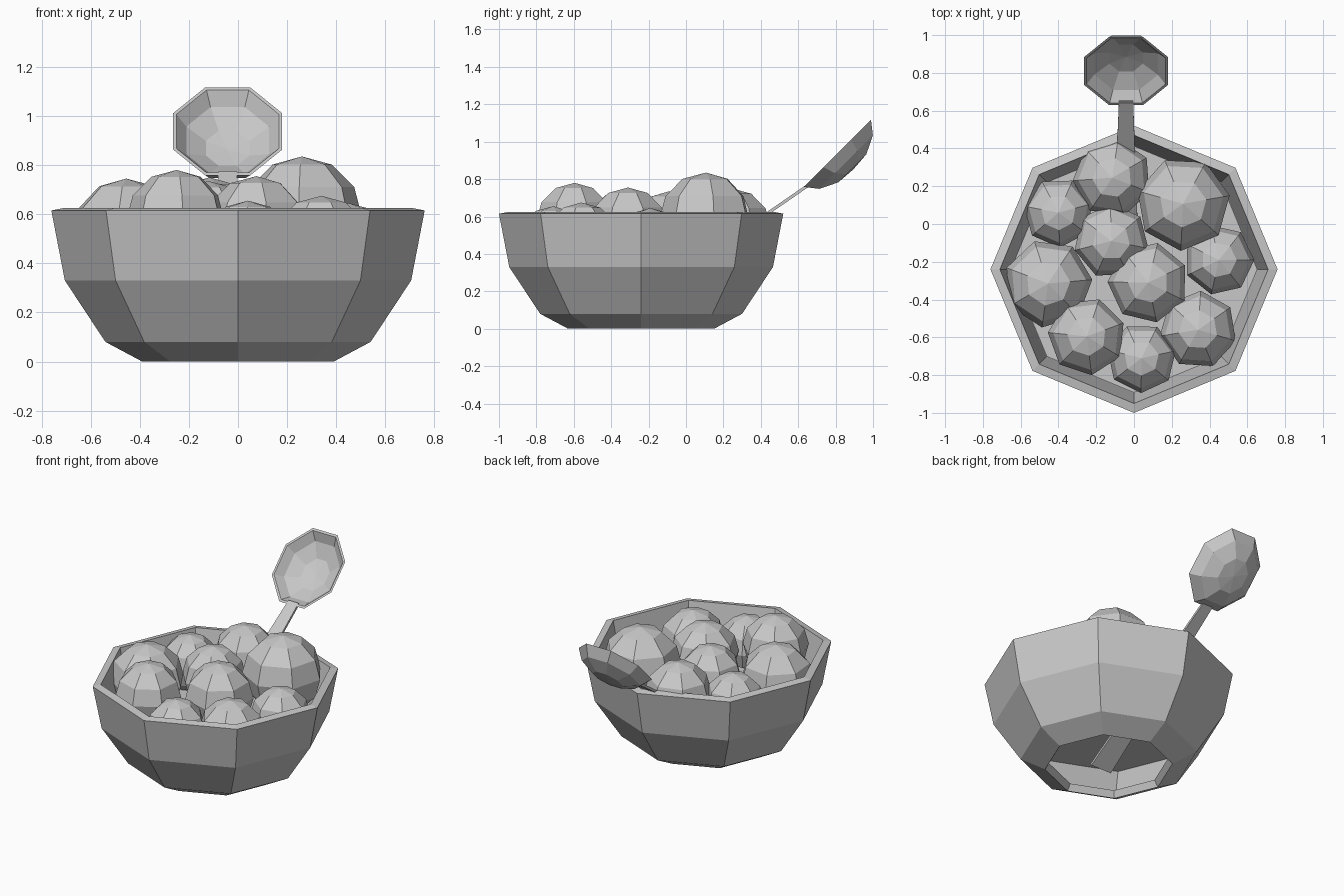
import bpy, bmesh, math
from mathutils import Matrix, Vector

cube = bpy.data.objects.get("Cube")
if cube:
    bpy.data.objects.remove(cube, do_unlink=True)

grey = bpy.data.materials.new("plain_grey")
grey.use_nodes = True
COLOUR = (0.58, 0.58, 0.58, 1)
grey.diffuse_color = COLOUR
grey.node_tree.nodes["Principled BSDF"].inputs["Base Color"].default_value = COLOUR


def finish(name, bm, matrix=None):
    """Turn a bmesh into a flat-shaded object."""
    bmesh.ops.remove_doubles(bm, verts=bm.verts, dist=1e-5)
    bmesh.ops.recalc_face_normals(bm, faces=bm.faces)
    if matrix:
        bm.transform(matrix)
    mesh = bpy.data.meshes.new(name)
    bm.to_mesh(mesh)
    bm.free()
    mesh.materials.append(grey)
    obj = bpy.data.objects.new(name, mesh)
    bpy.context.collection.objects.link(obj)
    return obj


def lathe(profile, sides, phase=0.0, closed=False):
    """Spin a (radius, height) profile round z."""
    bm = bmesh.new()
    rings = []
    for r, z in profile:
        if r == 0:
            rings.append([bm.verts.new((0, 0, z))] * sides)
        else:
            angles = [phase + math.tau * i / sides for i in range(sides)]
            rings.append([bm.verts.new((r * math.cos(a), r * math.sin(a), z)) for a in angles])
    pairs = list(zip(rings, rings[1:]))
    if closed:
        pairs.append((rings[-1], rings[0]))
    for low, high in pairs:
        for i in range(sides):
            j = (i + 1) % sides
            corners = list(dict.fromkeys((low[i], low[j], high[j], high[i])))
            if len(corners) > 2:
                bm.faces.new(corners)
    return bm


BOWL = Matrix.Translation((0, -0.24, 0))

# Bowl: thick octagonal shell, open at the top and the foot
bowl_profile = [(0.39, 0), (0.54, 0.08), (0.705, 0.33), (0.76, 0.615),
                (0.71, 0.625), (0.655, 0.345), (0.505, 0.11), (0.365, 0.042)]
finish("bowl", lathe(bowl_profile, 8, closed=True), BOWL)

# Flat filling surface that the scoops rest on
surface = bmesh.new()
bmesh.ops.create_circle(surface, cap_ends=True, segments=8, radius=0.655)
for v in surface.verts:
    a = round(math.atan2(v.co.y, v.co.x) / (math.pi / 4)) * math.pi / 4
    v.co = (0.655 * math.cos(a), 0.655 * math.sin(a), 0.34)
finish("filling_surface", surface, BOWL)

# Scoops: x, y, top height, radius, turn in degrees
scoops = [
    (0.26, 0.107, 0.835, 0.25, 10), (-0.115, 0.245, 0.75, 0.21, 30),
    (-0.40, 0.06, 0.68, 0.185, 15), (-0.12, -0.09, 0.735, 0.20, 40),
    (-0.455, -0.315, 0.745, 0.235, 5), (0.075, -0.31, 0.755, 0.215, 25),
    (0.45, -0.19, 0.645, 0.187, 0), (0.34, -0.56, 0.675, 0.207, 35),
    (-0.25, -0.595, 0.78, 0.207, 20), (0.04, -0.71, 0.655, 0.185, 12),
]
for n, (x, y, top, radius, turn) in enumerate(scoops, 1):
    arc = [math.pi * k / 6 for k in range(7)]
    profile = [(0 if k in (0, 6) else radius * math.sin(a), radius * math.cos(a))
               for k, a in enumerate(arc)]
    bm = lathe(profile, 7, math.radians(turn))
    bm.transform(Matrix.Translation((x, y, top - radius)))
    for v in bm.verts:
        v.co.z = max(v.co.z, 0.345)
    finish(f"scoop_{n}", bm)

# Spoon head: shallow octagonal dish, slightly longer than wide, tilted 45 degrees
head_profile = [(1, 0), (0.8, 0.065), (0.42, 0.112), (0, 0.12),
                (0, 0.105), (0.4, 0.097), (0.76, 0.052), (0.94, 0)]
s = math.sqrt(0.5)
tilt = Matrix(((0.24, 0, 0, -0.042),
               (0, 0.274 * s, s, 0.81),
               (0, 0.274 * s, -s, 0.937),
               (0, 0, 0, 1)))
finish("spoon_head", lathe(head_profile, 8, math.pi / 8, closed=True), tilt)

# Spoon handle: thin bar that widens towards its lower end
handle = bmesh.new()
bmesh.ops.create_cube(handle, size=1)
upper, lower = Vector((-0.042, 0.655, 0.768)), Vector((-0.045, -0.37, 0.06))
lift = Vector((0, -0.57, 0.82)) * 0.016
for v in handle.verts:
    end, width = (upper, 0.075) if v.co.y > 0 else (lower, 0.155)
    v.co = end + Vector((v.co.x * width, 0, 0)) + lift * v.co.z
finish("spoon_handle", handle)
